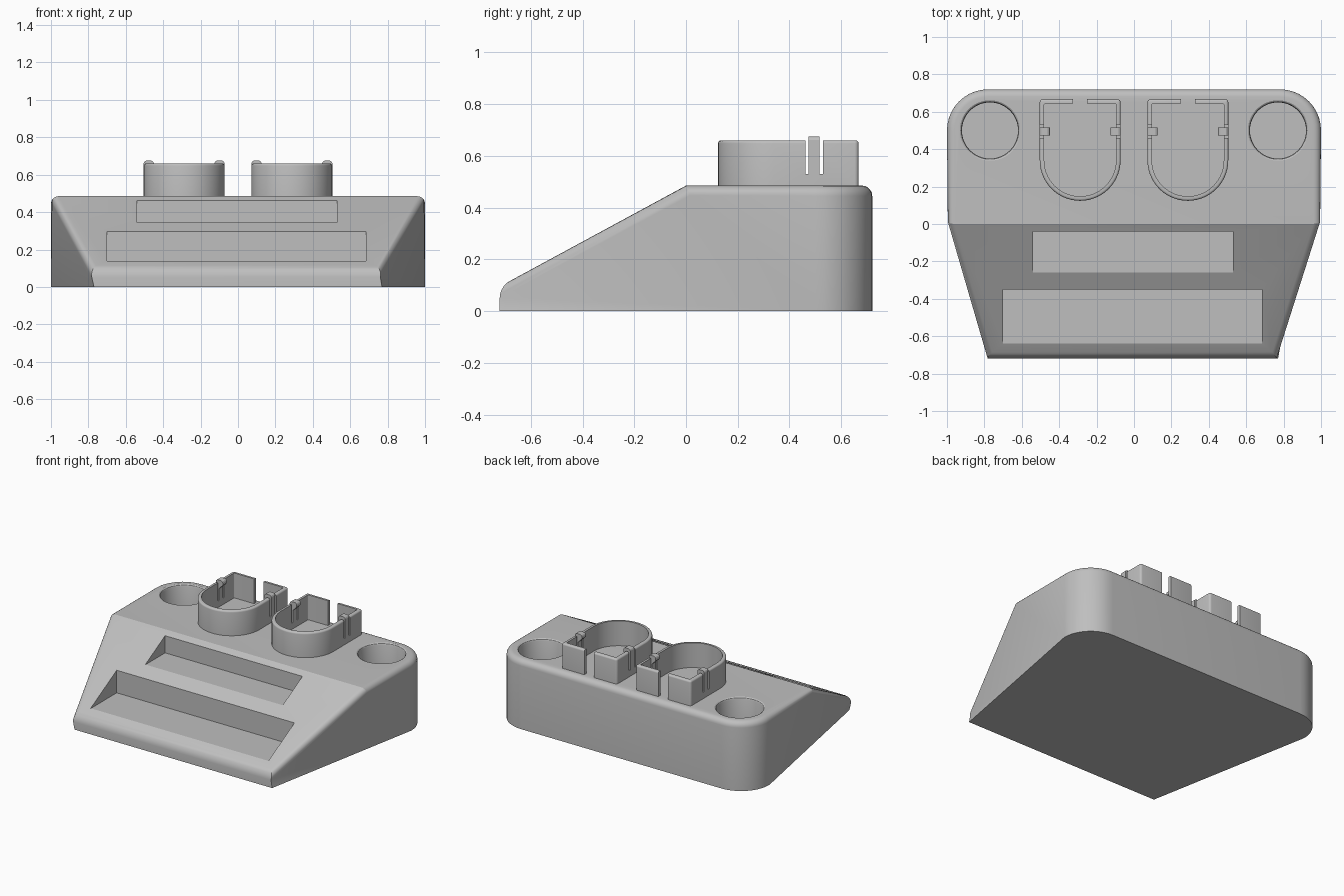
import bpy, bmesh, math
from mathutils import Vector

cube = bpy.data.objects.get("Cube")
if cube:
    bpy.data.objects.remove(cube, do_unlink=True)

grey = bpy.data.materials.new("plain_grey")
grey.use_nodes = True
GREY = (0.52, 0.52, 0.52, 1)
grey.diffuse_color = GREY
grey.node_tree.nodes["Principled BSDF"].inputs["Base Color"].default_value = GREY

H = 0.485       # deck height
LIP = 0.095     # height of the front lip
HALF = 0.72     # half depth
SLOPE = (H - LIP) / HALF


def finish(name, bm):
    bmesh.ops.recalc_face_normals(bm, faces=bm.faces)
    mesh = bpy.data.meshes.new(name)
    bm.to_mesh(mesh)
    bm.free()
    mesh.materials.append(grey)
    obj = bpy.data.objects.new(name, mesh)
    bpy.context.collection.objects.link(obj)
    return obj


def prism(name, points, push, rim=0):
    """Extrude a polygon along push, optionally rounding the far rim."""
    bm = bmesh.new()
    base = [bm.verts.new(p) for p in points]
    top = [bm.verts.new(Vector(p) + Vector(push)) for p in points]
    bm.faces.new(base)
    cap = bm.faces.new(top)
    for i in range(len(base)):
        j = (i + 1) % len(base)
        bm.faces.new((base[i], base[j], top[j], top[i]))
    bmesh.ops.recalc_face_normals(bm, faces=bm.faces)
    if rim:
        bmesh.ops.bevel(bm, geom=list(cap.edges), offset=rim, segments=4,
                        profile=0.5, affect='EDGES', clamp_overlap=False)
    return finish(name, bm)


def box(name, lo, hi):
    pts = [(lo[0], lo[1], lo[2]), (hi[0], lo[1], lo[2]),
           (hi[0], hi[1], lo[2]), (lo[0], hi[1], lo[2])]
    return prism(name, pts, (0, 0, hi[2] - lo[2]))


def cut(obj, cutter):
    """Subtract the cutter for good and delete it."""
    cutter.hide_render = True
    mod = obj.modifiers.new("cut", 'BOOLEAN')
    mod.operation = 'DIFFERENCE'
    mod.solver = 'EXACT'
    mod.object = cutter
    bpy.context.view_layer.update()
    deps = bpy.context.evaluated_depsgraph_get()
    mesh = bpy.data.meshes.new_from_object(obj.evaluated_get(deps))
    obj.modifiers.clear()
    obj.data = mesh
    bpy.data.objects.remove(cutter, do_unlink=True)


def arc(cx, cy, r, a0, a1, n):
    steps = [math.radians(a0 + (a1 - a0) * i / n) for i in range(n + 1)]
    return [(cx + r * math.cos(a), cy + r * math.sin(a)) for a in steps]


def make_body():
    r = 0.22
    back = arc(1 - r, HALF - r, r, 0, 90, 10) + arc(r - 1, HALF - r, r, 90, 180, 10)
    bm = bmesh.new()
    new = bm.verts.new
    top = [new((x, y, H)) for x, y in back]
    low = [new((x, y, 0)) for x, y in back]
    ridge_l, ridge_r = new((1, 0, H)), new((-1, 0, H))
    lip_l, lip_r = new((0.77, -HALF, LIP)), new((-0.79, -HALF, LIP))
    toe_l, toe_r = new((0.77, -HALF, 0)), new((-0.77, -HALF, 0))
    faces = [[ridge_l] + top + [ridge_r], [toe_l] + low + [toe_r],
             (ridge_l, ridge_r, lip_r, lip_l), (lip_r, toe_r, toe_l, lip_l),
             # left flank has a fold running down to the base
             (ridge_l, low[0], top[0]), (lip_l, low[0], ridge_l),
             (lip_l, toe_l, low[0]),
             # right flank is one flat face
             (ridge_r, top[-1], low[-1]), (ridge_r, low[-1], toe_r, lip_r)]
    for i in range(len(top) - 1):
        faces.append((low[i], low[i + 1], top[i + 1], top[i]))
    for f in faces:
        bm.faces.new(f)
    bmesh.ops.recalc_face_normals(bm, faces=bm.faces)
    chain = [lip_r, lip_l, ridge_l] + top + [ridge_r, lip_r]
    edges = [bm.edges.get(pair) for pair in zip(chain, chain[1:])]
    bmesh.ops.bevel(bm, geom=edges, offset=0.04, segments=5, profile=0.5,
                    affect='EDGES', clamp_overlap=False)
    return finish("body", bm)


body = make_body()

# Wedge pockets in the slope, with level floors
for x0, x1, y0, y1 in ((-0.54, 0.53, -0.26, -0.04), (-0.7, 0.685, -0.64, -0.35)):
    z = H + SLOPE * y0 - 0.002
    cut(body, prism("pocket_cutter",
                    [(x0, y0, z), (x0, y1, z), (x0, y1, 1), (x0, y0, 1)],
                    (x1 - x0, 0, 0)))

# Round wells with a softened rim
for side in (-1, 1):
    bm = bmesh.new()
    rings = []
    for r, z in ((0.15, 0.18), (0.15, H - 0.015), (0.154, H - 0.005),
                 (0.163, H + 0.001), (0.163, H + 0.1)):
        rings.append([bm.verts.new((x, y, z))
                      for x, y in arc(side * 0.77, 0.5, r, 0, 360, 48)[:-1]])
    bm.faces.new(rings[0])
    bm.faces.new(rings[-1])
    for a, b in zip(rings, rings[1:]):
        for i in range(len(a)):
            j = (i + 1) % len(a)
            bm.faces.new((a[i], a[j], b[j], b[i]))
    cut(body, finish("well_cutter", bm))


def d_shape(cx, r, back, corner, z):
    pts = arc(cx, 0.34, r, 180, 360, 28)
    pts += arc(cx + r - corner, back - corner, corner, 0, 90, 4)
    pts += arc(cx - r + corner, back - corner, corner, 90, 180, 4)
    return [(x, y, z) for x, y in pts]


# Holders: D-shaped walls with a back gap, side slots and spring clips
CLIP0, CLIP1, SLOT = 0.473, 0.517, 0.012
WALL = 0.216
parts = [body]
for label, side in (("left", 1), ("right", -1)):
    cx = side * 0.288
    holder = prism(label + "_holder", d_shape(cx, WALL, 0.667, 0.015, H - 0.01),
                   (0, 0, 0.185), rim=0.012)
    cut(holder, prism("inner_cutter", d_shape(cx, WALL - 0.024, 0.643, 0.006, 0.4),
                      (0, 0, 0.5)))
    cut(holder, box("gap_cutter", (cx - 0.037, 0.6, 0.4), (cx + 0.037, 0.8, 0.9)))
    cut(holder, box("slot_cutter", (cx - 0.3, CLIP0 - SLOT, 0.53),
                    (cx + 0.3, CLIP1 + SLOT, 0.9)))
    parts.append(holder)
    for end, s in (("outer", side), ("inner", -side)):
        profile = [(0, 0.525), (0, 0.662), (0.004, 0.67), (0.012, 0.675),
                   (0.042, 0.675), (0.05, 0.67), (0.054, 0.662), (0.054, 0.645),
                   (0.024, 0.615), (0.024, 0.525)]
        pts = [(cx + s * (WALL - u), CLIP0, z) for u, z in profile]
        parts.append(prism(f"{label}_{end}_clip", pts, (0, CLIP1 - CLIP0, 0)))

# Smooth the rounded edges and keep the corners crisp
bpy.ops.object.select_all(action='DESELECT')
for obj in parts:
    obj.select_set(True)
bpy.context.view_layer.objects.active = body
bpy.ops.object.shade_smooth_by_angle(angle=math.radians(25))
